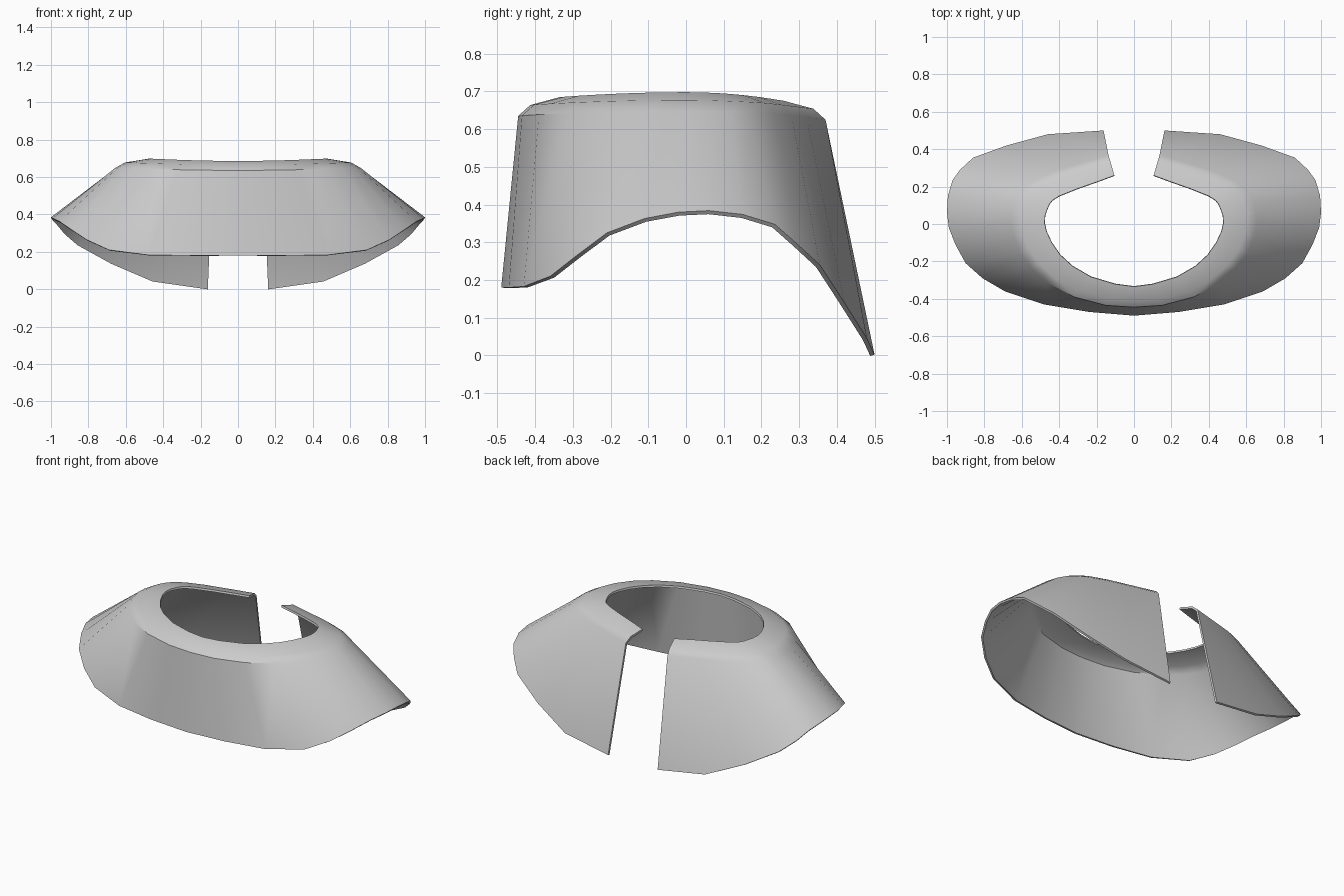
import bpy, bmesh, math
from mathutils import Vector

if "Cube" in bpy.data.objects:
    bpy.data.objects.remove(bpy.data.objects["Cube"])

# Half-outlines from front centre round to the back opening (x >= 0)
hem = [(0, -.49, .18), (.24, -.47, .18), (.48, -.43, .183), (.69, -.36, .21),
       (.81, -.29, .265), (.90, -.21, .325), (.955, -.11, .363), (.99, -.02, .38),
       (1, .06, .384), (.995, .15, .374), (.97, .235, .348), (.93, .29, .30),
       (.86, .355, .24), (.68, .42, .14), (.46, .48, .045), (.163, .5, .002)]
shoulder = [(0, -.445), (.15, -.435), (.32, -.39), (.46, -.315), (.55, -.235),
            (.61, -.15), (.645, -.06), (.657, .01), (.655, .06), (.64, .12),
            (.615, .165), (.58, .20), (.53, .235), (.43, .28), (.3, .32), (.137, .37)]
neck = [(0, -.335), (.1, -.322), (.23, -.283), (.33, -.225), (.395, -.165),
        (.44, -.10), (.468, -.04), (.478, .005), (.476, .045), (.462, .085),
        (.45, .11), (.435, .128), (.40, .15), (.30, .19), (.2, .225), (.105, .26)]


def column(h, s, n):
    # hem, shoulder bend, rounded shoulder, neck edge
    z = .698 - (.116 if n[1] < 0 else .34) * n[1] ** 2
    top = Vector((n[0], n[1], z))
    bend = Vector((s[0], s[1], z - .05))
    mid = bend.lerp(top, .29)
    mid.z = z - .021
    return [Vector(h), bend, mid, top]


# Cape half surface
bm = bmesh.new()
cols = [[bm.verts.new(p) for p in column(*c)] for c in zip(hem, shoulder, neck)]
for a, b in zip(cols, cols[1:]):
    for j in range(3):
        bm.faces.new((a[j], b[j], b[j + 1], a[j + 1]))
mesh = bpy.data.meshes.new("shoulder_cape")
bm.to_mesh(mesh)
bm.free()
cape = bpy.data.objects.new("shoulder_cape", mesh)
bpy.context.collection.objects.link(cape)
bpy.context.view_layer.objects.active = cape
cape.select_set(True)

# Mirror to the other side and give the sheet thickness inwards
mirror = cape.modifiers.new("mirror", 'MIRROR')
mirror.use_clip = True
solid = cape.modifiers.new("thickness", 'SOLIDIFY')
solid.thickness = .012
solid.offset = -1
bpy.ops.object.modifier_apply(modifier="mirror")
bpy.ops.object.modifier_apply(modifier="thickness")
bpy.ops.object.shade_smooth_by_angle(angle=math.radians(40))
